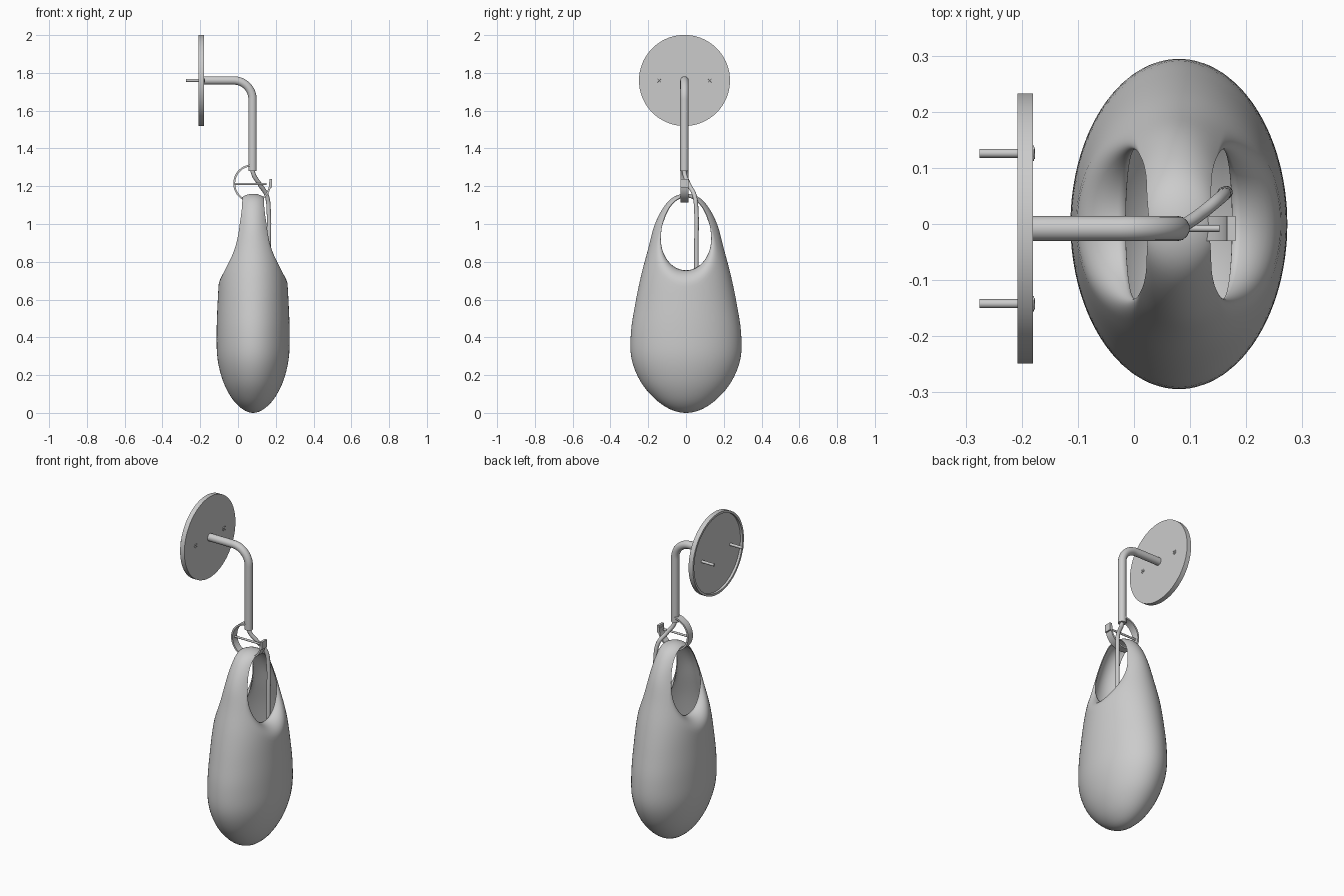
import bpy, bmesh
from math import sin, cos, acos, pi, sqrt, radians
from mathutils import Vector

if "Cube" in bpy.data.objects:
    bpy.data.objects.remove(bpy.data.objects["Cube"])

GREY = bpy.data.materials.new("light_grey")
GREY.use_nodes = True
GREY.diffuse_color = (0.6, 0.6, 0.6, 1)
GREY.node_tree.nodes["Principled BSDF"].inputs["Base Color"].default_value = (0.6, 0.6, 0.6, 1)

Y0 = -0.008      # the bracket sits slightly off the centre line
PLATE_Z = 1.76


def finish(obj, angle=40):
    bpy.ops.object.select_all(action='DESELECT')
    obj.select_set(True)
    bpy.context.view_layer.objects.active = obj
    if obj.type == 'CURVE':
        bpy.ops.object.convert(target='MESH')
        obj = bpy.context.object
    obj.data.materials.clear()
    obj.data.materials.append(GREY)
    bpy.ops.object.shade_smooth_by_angle(angle=radians(angle))
    return obj


def add_mesh(name, bm, angle=40):
    bmesh.ops.recalc_face_normals(bm, faces=bm.faces)
    mesh = bpy.data.meshes.new(name)
    bm.to_mesh(mesh)
    bm.free()
    obj = bpy.data.objects.new(name, mesh)
    bpy.context.collection.objects.link(obj)
    return finish(obj, angle)


def tube(name, points, radius, smooth_path=False):
    curve = bpy.data.curves.new(name, 'CURVE')
    curve.dimensions = '3D'
    curve.bevel_depth = radius
    curve.bevel_resolution = 5
    curve.use_fill_caps = True
    if smooth_path:
        spline = curve.splines.new('BEZIER')
        spline.bezier_points.add(len(points) - 1)
        for bp, p in zip(spline.bezier_points, points):
            bp.co = p
            bp.handle_left_type = bp.handle_right_type = 'AUTO'
    else:
        spline = curve.splines.new('POLY')
        spline.points.add(len(points) - 1)
        for sp, p in zip(spline.points, points):
            sp.co = (*p, 1)
    obj = bpy.data.objects.new(name, curve)
    bpy.context.collection.objects.link(obj)
    return finish(obj)


def bridge(bm, a, b):
    n = len(a)
    for i in range(n):
        bm.faces.new((a[i], a[(i + 1) % n], b[(i + 1) % n], b[i]))


# Hanging pod: half widths from top to bottom, evenly spaced in angle
TOP = 1.16
HALF_Y = [0, .07, .123, .168, .2, .237, .268, .291, .289, .243, .168, .085, 0]
HALF_X = [0, .06, .09, .112, .148, .177, .188, .193, .189, .16, .113, .056, 0]


def sample(table, phi):
    t = phi / pi * (len(table) - 1)
    i = min(int(t), len(table) - 2)
    f = t - i
    p = [-table[1]] + table + [-table[-2]]
    a, b, c, d = p[i:i + 4]
    return b + f / 2 * (c - a + f * (2*a - 5*b + 4*c - d + f * (3*(b - c) + d - a)))


HOLE_Z, HOLE_W, HOLE_UP, HOLE_DOWN = 0.92, 0.133, 0.225, 0.165


def depth(y, z):
    phi = acos(max(-1, min(1, 2 * z / TOP - 1)))
    wide = max(sample(HALF_Y, phi), 1e-6)
    base = sample(HALF_X, phi) * sqrt(max(0, 1 - (y / wide) ** 2))
    # the surface rolls inward around the opening
    rim = 0.095 - 0.1 * (z - 0.755)
    tall = HOLE_UP if z > HOLE_Z else HOLE_DOWN
    d = sqrt((y / HOLE_W) ** 2 + ((z - HOLE_Z) / tall) ** 2)
    t = max(0, min(1, (d - 1) / 0.45))
    return min(base, rim + (base - rim) * sqrt(1 - (1 - t) ** 2))


bm = bmesh.new()
SEGS, RINGS = 96, 36
loops = []
for j in range(RINGS + 1):
    s = (1 - cos(pi * j / RINGS)) / 2
    loop = []
    for i in range(SEGS):
        a = 2 * pi * i / SEGS
        phi = a if a <= pi else 2 * pi - a
        side = 1 if a <= pi else -1
        inner = Vector((HOLE_W * sin(phi),
                        HOLE_Z + cos(phi) * (HOLE_UP if cos(phi) > 0 else HOLE_DOWN)))
        outer = Vector((sample(HALF_Y, phi), TOP / 2 * (1 + cos(phi))))
        y, z = inner.lerp(outer, s)
        x = 0 if j == RINGS else depth(y, z)
        loop.append(bm.verts.new((x, side * y, z)))
    loops.append(loop)
for a, b in zip(loops, loops[1:]):
    bridge(bm, a, b)
# both halves
half = bm.verts[:] + bm.edges[:] + bm.faces[:]
copy = bmesh.ops.duplicate(bm, geom=half)["geom"]
for v in copy:
    if isinstance(v, bmesh.types.BMVert):
        v.co.x *= -1
bmesh.ops.reverse_faces(bm, faces=[f for f in copy if isinstance(f, bmesh.types.BMFace)])
bmesh.ops.remove_doubles(bm, verts=bm.verts, dist=1e-5)
pod = add_mesh("pod_shell", bm, 60)
pod.location.x = 0.08
wall = pod.modifiers.new("wall", 'SOLIDIFY')
wall.thickness = 0.005
wall.offset = -1

# Wall plate: shallow cup, open at the back
bm = bmesh.new()
rings = []
for x, r in ((-.194, .228), (-.208, .228), (-.208, .241), (-.18, .241)):
    rings.append([bm.verts.new((x, Y0 + r * cos(2*pi*i/72), PLATE_Z + r * sin(2*pi*i/72)))
                  for i in range(72)])
for a, b in zip(rings, rings[1:]):
    bridge(bm, a, b)
bm.faces.new(rings[0])
bm.faces.new(rings[-1])
add_mesh("wall_plate", bm)

# Screws through the plate, with cross slots on the heads
for side, word in ((1, "left"), (-1, "right")):
    y = Y0 + side * 0.134
    tube(word + "_screw", [(-.275, y, PLATE_Z), (-.185, y, PLATE_Z)], 0.008)
    tube(word + "_screw_head", [(-.19, y, PLATE_Z), (-.178, y, PLATE_Z)], 0.014)
    for k in (-1, 1):
        tube(word + "_screw_slot", [(-.178, y - .009, PLATE_Z - .009 * k),
                                    (-.178, y + .009, PLATE_Z + .009 * k)], 0.002)

# Bent arm
ARM_X, BEND = 0.077, 0.1
path = [(-.194, Y0, PLATE_Z)]
for i in range(17):
    a = pi / 2 * (1 - i / 16)
    path.append((ARM_X - BEND + BEND * cos(a), Y0, PLATE_Z - BEND + BEND * sin(a)))
path.append((ARM_X, Y0, 1.28))
tube("arm", path, 0.0225)

# Cord from the arm into the pod
tube("cord", [(ARM_X, Y0, 1.33), (ARM_X + .003, Y0, 1.27), (.115, .015, 1.21), (.152, .045, 1.15),
              (.163, .055, 1.06), (.163, .055, .9), (.16, .055, .5)], 0.0115, True)

# Open hook band that carries the pod
bm = bmesh.new()
sections = []
for i in range(49):
    a = radians(90 + 275 * i / 48)
    sections.append([bm.verts.new((.075 + r * cos(a), Y0 + w, 1.215 + r * sin(a)))
                     for r, w in ((.09, -.022), (.1, -.022), (.1, .022), (.09, .022))])
for a, b in zip(sections, sections[1:]):
    bridge(bm, a, b)
bm.faces.new(sections[0])
bm.faces.new(sections[-1])
add_mesh("hook_band", bm)

# Upright tip and cross pin of the hook
bm = bmesh.new()
bmesh.ops.create_cube(bm, size=1)
for v in bm.verts:
    v.co = Vector((.174 + v.co.x * .014, Y0 + v.co.y * .044, 1.215 + v.co.z * .045))
add_mesh("hook_tip", bm)
tube("hook_pin", [(-.02, Y0, 1.212), (.152, Y0, 1.212)], 0.006)
